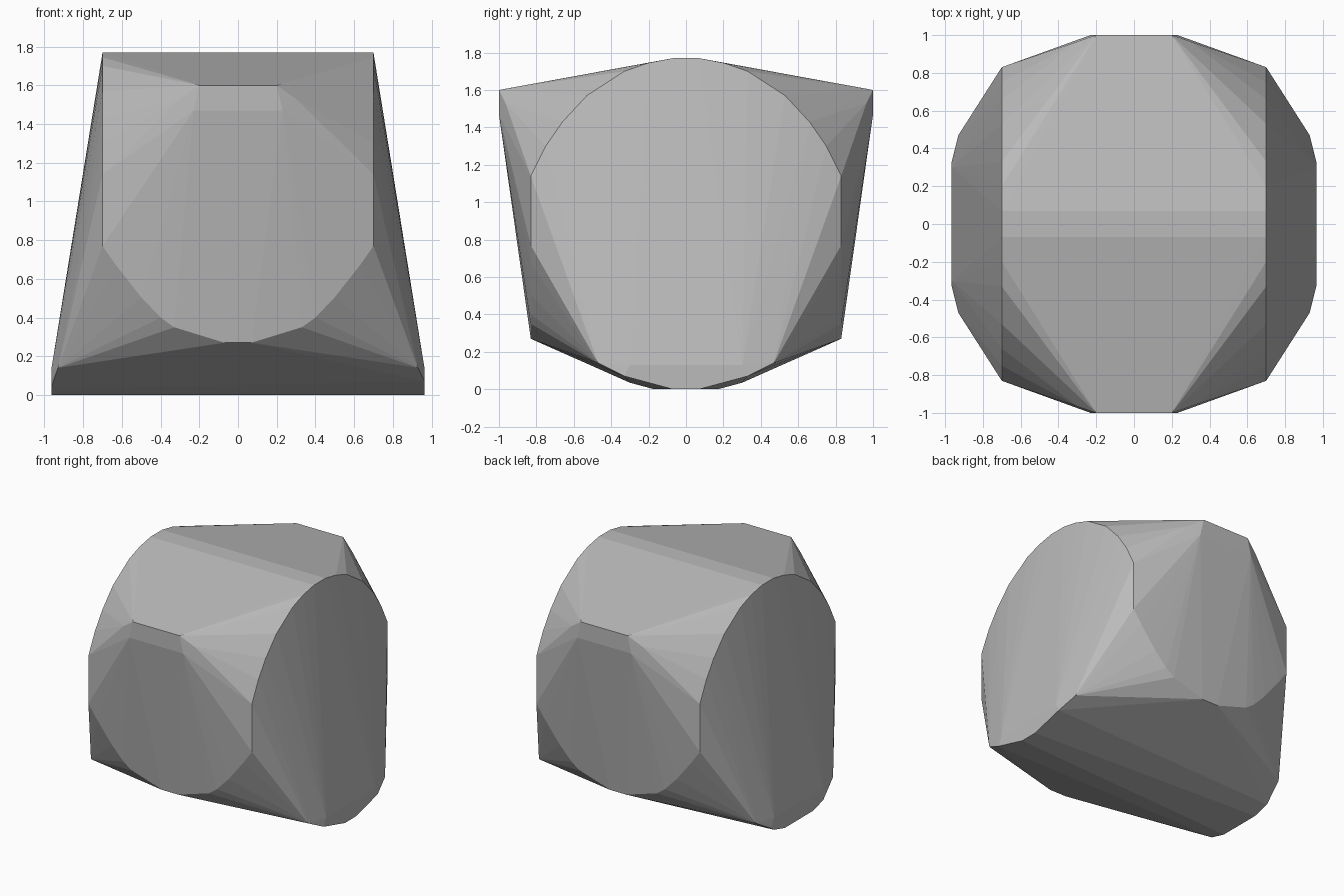
import bpy
import bmesh

default_cube = bpy.data.objects.get("Cube")
if default_cube:
    bpy.data.objects.remove(default_cube, do_unlink=True)


def make_material(name, colour):
    material = bpy.data.materials.new(name)
    material.use_nodes = True
    material.diffuse_color = colour
    shader = material.node_tree.nodes["Principled BSDF"]
    shader.inputs["Base Color"].default_value = colour
    return material


def mirror_points(points):
    """Repeat each point in all four quadrants around the z axis."""
    found = set()
    for x, y, z in points:
        for sign_x in (-1, 1):
            for sign_y in (-1, 1):
                found.add((sign_x * x, sign_y * y, z))
    return found


def build_hull(name, points, material):
    bm = bmesh.new()
    for point in sorted(points):
        bm.verts.new(point)
    hull = bmesh.ops.convex_hull(bm, input=bm.verts[:])
    # Remove points and faces left inside the shell
    inside = [g for g in hull["geom_interior"] + hull["geom_unused"]
              if isinstance(g, bmesh.types.BMVert)]
    bmesh.ops.delete(bm, geom=list(set(inside)), context="VERTS")
    bmesh.ops.recalc_face_normals(bm, faces=bm.faces[:])
    mesh = bpy.data.meshes.new(name)
    bm.to_mesh(mesh)
    bm.free()
    mesh.materials.append(material)
    shell = bpy.data.objects.new(name, mesh)
    bpy.context.collection.objects.link(shell)
    return shell


# Upper rim of the side discs: y, z
side_half_width = 0.7
side_rim = [(0.07, 1.77), (0.2, 1.745), (0.33, 1.7), (0.53, 1.57),
            (0.66, 1.43), (0.75, 1.3), (0.83, 1.14), (0.83, 0.77)]

# Lower rim of the front and back discs: x, z
front_depth = 0.83
front_rim = [(0.07, 0.27), (0.33, 0.35), (0.4, 0.4), (0.5, 0.505),
             (0.63, 0.67), (0.7, 0.78)]

# Ledges high on the front and back: x, y, z
ledge = [(0.2, 1.0, 1.6), (0.23, 1.0, 1.47), (0.3, 0.965, 1.53)]

# Wide feet low on both sides: x, y, z
foot = [(0.93, 0.47, 0.14), (0.93, 0.4, 0.17), (0.965, 0.33, 0.07),
        (0.965, 0.3, 0.13), (0.965, 0.07, 0.0)]

profile = [(side_half_width, y, z) for y, z in side_rim]
profile += [(x, front_depth, z) for x, z in front_rim]
points = mirror_points(profile + ledge + foot)

# The right foot is slightly broader underneath
for side in (-1, 1):
    points.add((-0.965, side * 0.3, 0.035))
    points.add((-0.965, side * 0.17, 0.0))

grey = make_material("plain grey", (0.5, 0.5, 0.5, 1.0))
build_hull("faceted_shell", points, grey)
